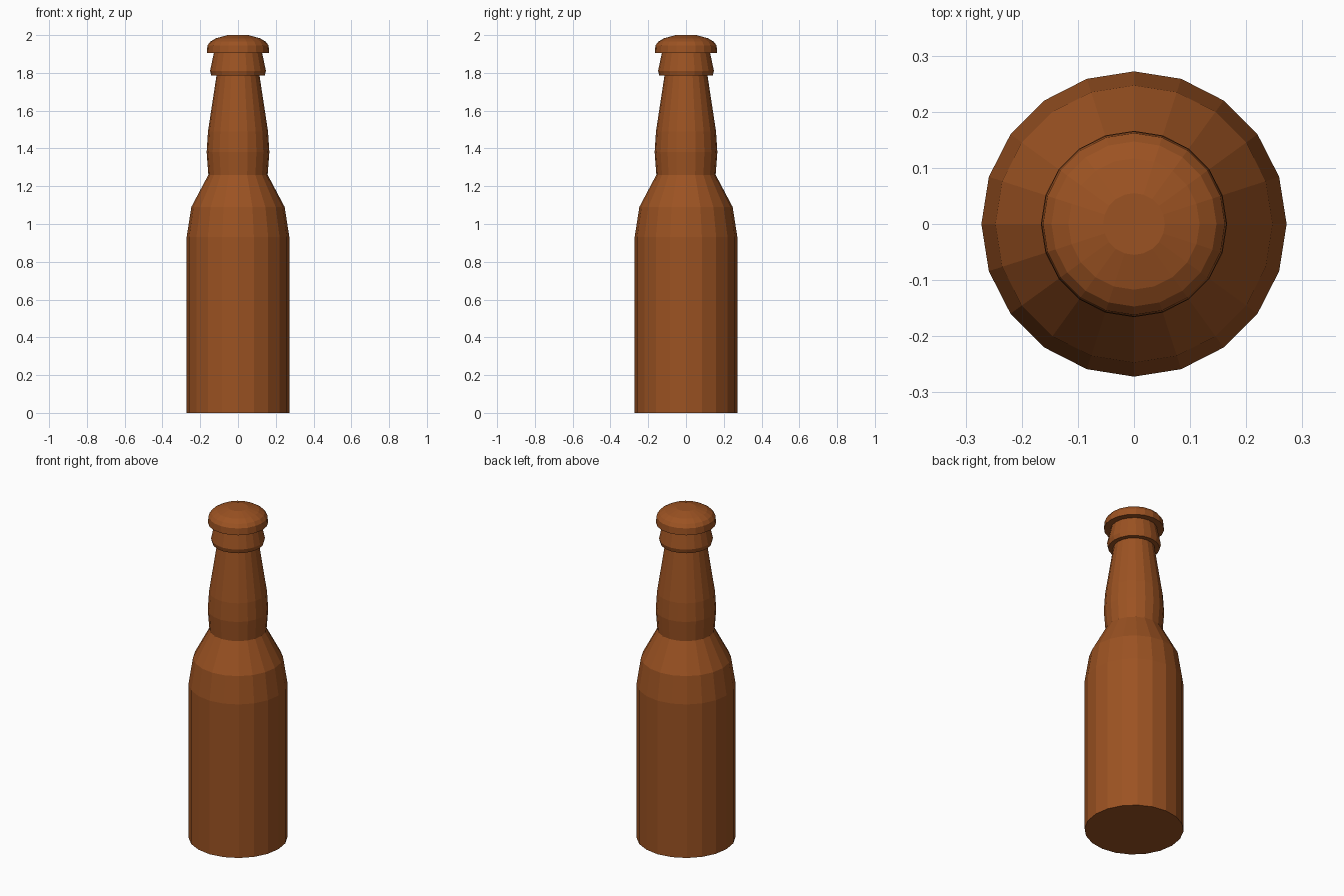
import bpy, bmesh
from math import cos, sin, tau

if "Cube" in bpy.data.objects:
    bpy.data.objects.remove(bpy.data.objects["Cube"])

SIDES = 20

brown = bpy.data.materials.new("brown_glass")
brown.diffuse_color = (0.33, 0.085, 0.016, 1)
brown.use_nodes = True
brown.node_tree.nodes["Principled BSDF"].inputs["Base Color"].default_value = brown.diffuse_color


def lathe(name, profile):
    """Closed, flat-shaded solid of revolution from (radius, z) points."""
    bm = bmesh.new()
    rings = [[bm.verts.new((r * cos(tau * i / SIDES), r * sin(tau * i / SIDES), z))
              for i in range(SIDES)] for r, z in profile]
    for a, b in zip(rings, rings[1:]):
        for i in range(SIDES):
            j = (i + 1) % SIDES
            bm.faces.new((a[i], a[j], b[j], b[i]))
    bm.faces.new(rings[0][::-1])
    bm.faces.new(rings[-1])
    mesh = bpy.data.meshes.new(name)
    bm.to_mesh(mesh)
    bm.free()
    mesh.materials.append(brown)
    obj = bpy.data.objects.new(name, mesh)
    bpy.context.collection.objects.link(obj)
    return obj


# Bottle: body, shoulder, bulged neck and lip collar
lathe("bottle", [
    (0.272, 0.0), (0.272, 0.93), (0.247, 1.09), (0.157, 1.26),
    (0.166, 1.38), (0.159, 1.49), (0.114, 1.785),
    (0.141, 1.785), (0.148, 1.81), (0.128, 1.905),
])

# Domed cap
lathe("cap", [
    (0.165, 1.905), (0.162, 1.945), (0.147, 1.965),
    (0.117, 1.983), (0.055, 2.0),
])
